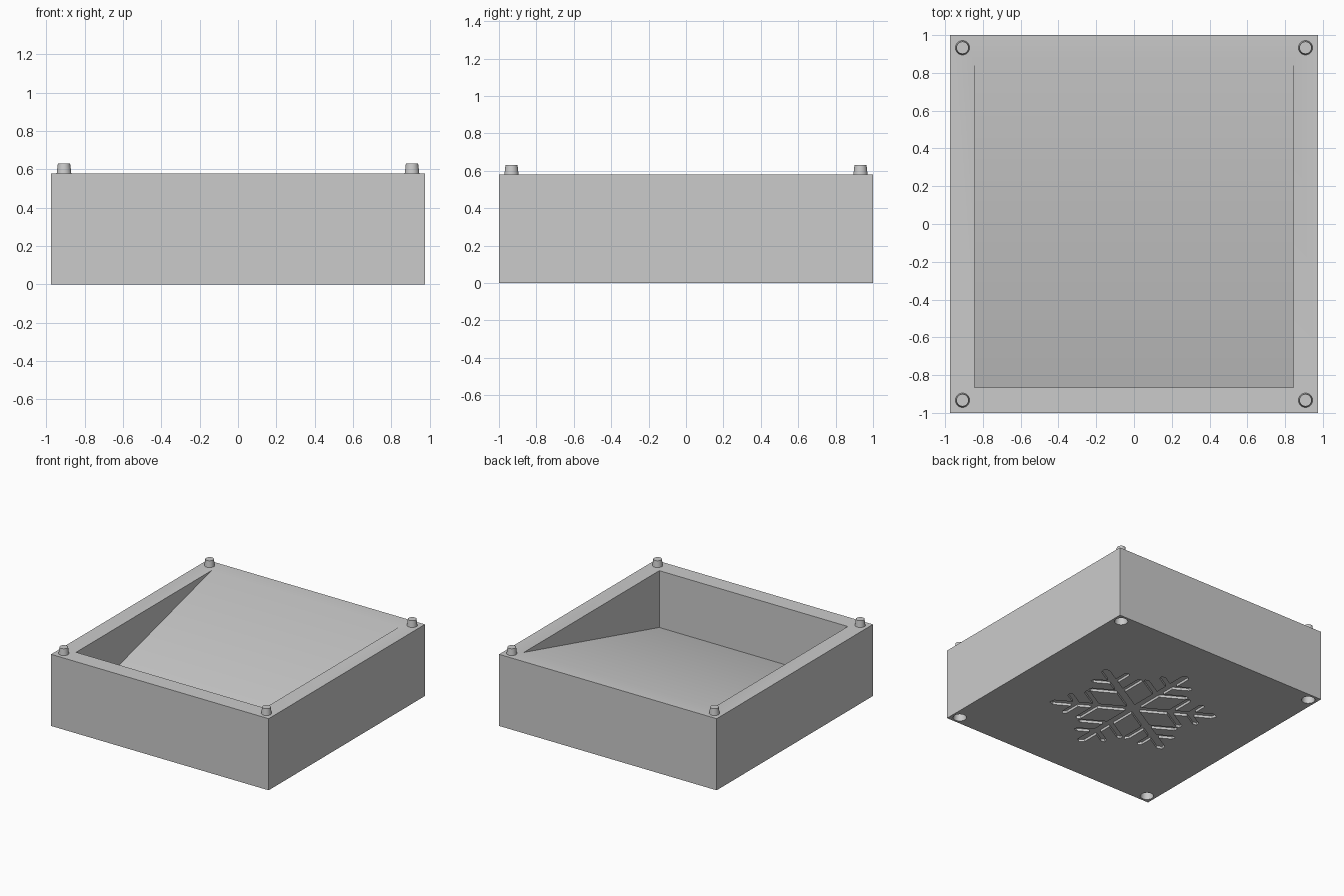
import bpy, bmesh, math
from mathutils import Vector

if "Cube" in bpy.data.objects:
    bpy.data.objects.remove(bpy.data.objects["Cube"])

W, D, H = 0.975, 1.0, 0.58          # half width, half depth, body height
IX, IY0, IY1 = 0.845, -0.865, 0.87  # cavity opening
FLOOR = 0.12                        # lowest point of the ramp
PEG_X, PEG_Y = 0.908, 0.933

grey = bpy.data.materials.new("light grey")
grey.diffuse_color = (0.6, 0.6, 0.6, 1)
grey.use_nodes = True
grey.node_tree.nodes["Principled BSDF"].inputs["Base Color"].default_value = grey.diffuse_color


def add_object(name, bm):
    bmesh.ops.recalc_face_normals(bm, faces=bm.faces)
    mesh = bpy.data.meshes.new(name)
    bm.to_mesh(mesh)
    bm.free()
    mesh.materials.append(grey)
    obj = bpy.data.objects.new(name, mesh)
    bpy.context.collection.objects.link(obj)
    bpy.ops.object.select_all(action='DESELECT')
    obj.select_set(True)
    bpy.context.view_layer.objects.active = obj
    bpy.ops.object.shade_smooth_by_angle(angle=math.radians(30))
    return obj


def ring(bm, points, z):
    return [bm.verts.new((x, y, z)) for x, y in points]


def bridge(bm, a, b):
    """Join two loops of equal length with quads."""
    for i in range(len(a)):
        j = (i + 1) % len(a)
        bm.faces.new((a[i], a[j], b[j], b[i]))


def rectangle(x, y0, y1):
    return [(-x, y0), (x, y0), (x, y1), (-x, y1)]


def circle(cx, cy, r, n=32):
    return [(cx + r * math.cos(math.tau * i / n),
             cy + r * math.sin(math.tau * i / n)) for i in range(n)]


def snowflake():
    """Six pointed arms, each with two pairs of side branches."""
    w, b, tip = 0.032, 0.022, 0.63
    d, n = Vector((0.5, 0.866)), Vector((-0.866, 0.5))
    half = []
    for start, length in ((0.27, 0.22), (0.42, 0.15)):
        c = Vector((start, 0))
        half += [c + n * b + d * (w - b / 2) / 0.866,
                 c + n * b + d * length,
                 c + d * (length + b),
                 c - n * b + d * length,
                 c - n * b + d * (w + b / 2) / 0.866]
    half.append(Vector((tip - 0.03, w)))
    arm = [Vector((p.x, -p.y)) for p in half] + [Vector((tip, 0))] + half[::-1]
    arm.append(Vector((w * 1.732, w)))          # notch between two arms
    points = []
    for k in range(6):
        a = math.radians(90 + 60 * k)
        points += [(p.x * math.cos(a) - p.y * math.sin(a),
                    p.x * math.sin(a) + p.y * math.cos(a) - 0.01)
                   for p in arm]
    return points


corners = [(sx * PEG_X, sy * PEG_Y) for sx in (-1, 1) for sy in (-1, 1)]

# Tray body: outer walls and rim
bm = bmesh.new()
base = ring(bm, rectangle(W, -D, D), 0)
top = ring(bm, rectangle(W, -D, D), H)
inner = ring(bm, rectangle(IX, IY0, IY1), H)
bridge(bm, base, top)
bridge(bm, top, inner)

# Cavity: front wall, triangular side walls, ramp up to the back rim
low = [bm.verts.new((x, IY0, FLOOR)) for x in (-IX, IX)]
bm.faces.new((inner[0], inner[1], low[1], low[0]))
bm.faces.new((inner[0], low[0], inner[3]))
bm.faces.new((inner[1], inner[2], low[1]))
bm.faces.new((low[0], low[1], inner[2], inner[3]))

# Recesses in the underside: snowflake and corner sockets
loops = [base]
flake = snowflake()
recesses = [(flake, flake, 0.02)]
recesses += [(circle(x, y, 0.05), circle(x, y, 0.042), 0.06)
             for x, y in corners]
for mouth, end, depth in recesses:
    a, b = ring(bm, mouth, 0), ring(bm, end, depth)
    bridge(bm, a, b)
    bm.faces.new(b)
    loops.append(a)

# Underside filled around the recesses
edges = [bm.edges.get((l[i - 1], l[i])) for l in loops for i in range(len(l))]
bmesh.ops.triangle_fill(bm, use_beauty=True, edges=edges, normal=(0, 0, -1))
add_object("tray_body", bm)

# Tapered pegs on the rim
for x, y in corners:
    bm = bmesh.new()
    a, b = ring(bm, circle(x, y, 0.038), H), ring(bm, circle(x, y, 0.032), 0.632)
    bridge(bm, a, b)
    bm.faces.new(a)
    bm.faces.new(b)
    add_object("corner_peg", bm)
